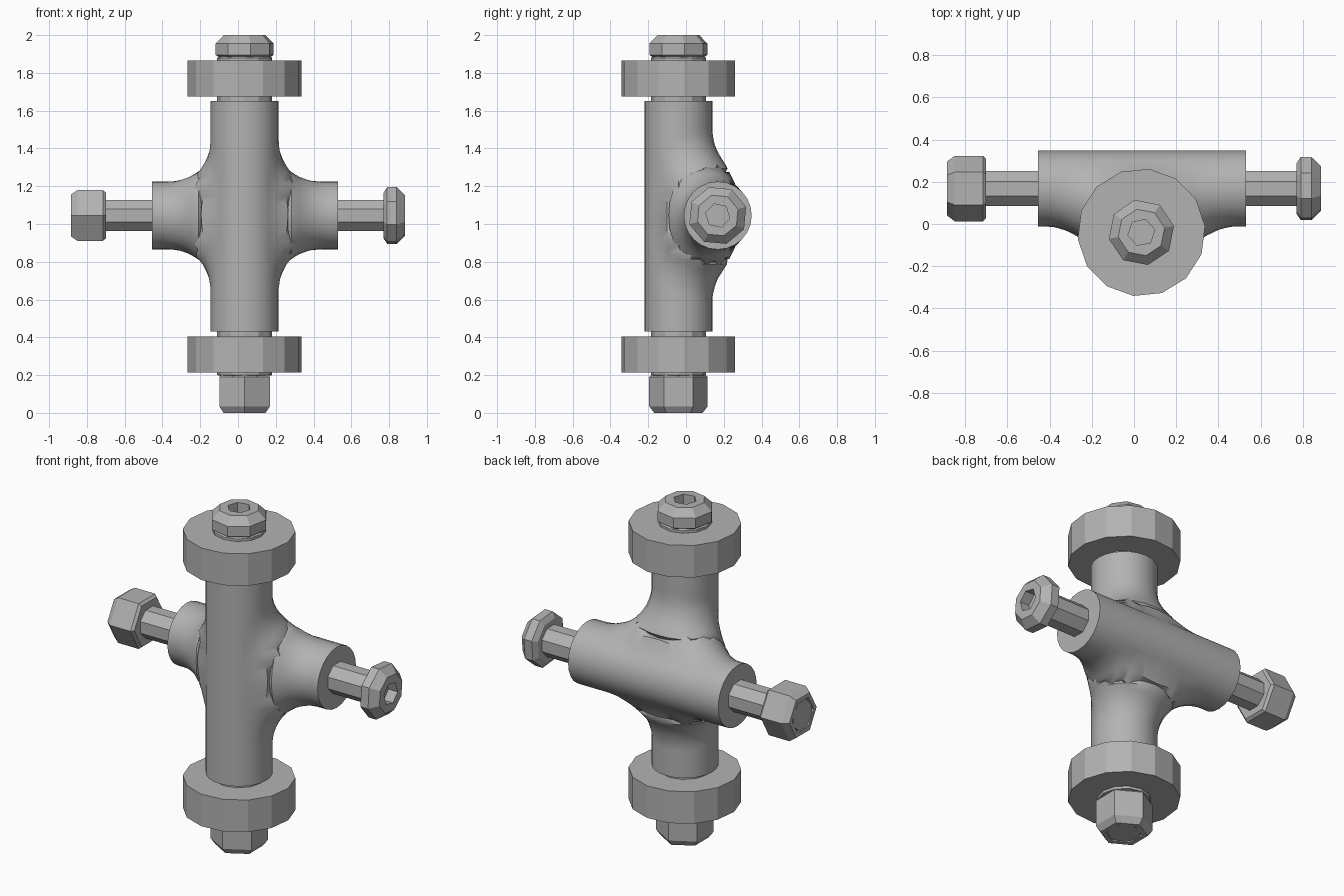
import bpy, bmesh, math
from mathutils import Vector, Matrix

if "Cube" in bpy.data.objects:
    bpy.data.objects.remove(bpy.data.objects["Cube"], do_unlink=True)

steel = bpy.data.materials.new("grey steel")
steel.use_nodes = True
GREY = (0.45, 0.45, 0.45, 1)
steel.diffuse_color = GREY
steel.node_tree.nodes["Principled BSDF"].inputs["Base Color"].default_value = GREY

# Axes: each maps local z to the world direction and places the origin on its centre line
UP = Matrix.Translation((0.035, -0.04, 0))
ACROSS = Matrix.Translation((0, 0.168, 1.045)) @ Matrix.Rotation(math.pi / 2, 4, 'Y')
BARREL = 0.18


def make_object(name, bm, smooth=None):
    bmesh.ops.recalc_face_normals(bm, faces=bm.faces)
    mesh = bpy.data.meshes.new(name)
    bm.to_mesh(mesh)
    bm.free()
    mesh.materials.append(steel)
    obj = bpy.data.objects.new(name, mesh)
    bpy.context.collection.objects.link(obj)
    if smooth:
        bpy.ops.object.select_all(action='DESELECT')
        obj.select_set(True)
        bpy.context.view_layer.objects.active = obj
        bpy.ops.object.shade_smooth_by_angle(angle=math.radians(smooth))
    return obj


def loft(name, rings, smooth=None):
    """Join rings of points and cap both ends."""
    bm = bmesh.new()
    loops = [[bm.verts.new(p) for p in ring] for ring in rings]
    for a, b in zip(loops, loops[1:]):
        for i in range(len(a)):
            j = (i + 1) % len(a)
            bm.faces.new((a[i], a[j], b[j], b[i]))
    bm.faces.new(loops[0])
    bm.faces.new(loops[-1])
    return make_object(name, bm, smooth)


def turned(name, axis, profile, sides, phase=0.0, smooth=None):
    """Turn (radius, height) steps about an axis."""
    angles = [phase + math.tau * i / sides for i in range(sides)]
    return loft(name, [[axis @ Vector((r * math.cos(a), r * math.sin(a), h))
                        for a in angles] for r, h in profile], smooth)


def distance(axis_inv, p):
    q = axis_inv @ p
    return math.hypot(q.x, q.y) - BARREL


def fade(t):
    t = min(max(t, 0), 1)
    return t * t * (3 - 2 * t)


def blended(a, b, y):
    """Rounded union of two tubes, with no fillet on the outermost front and back."""
    k = 0.001 + 0.28 * fade((y + 0.22) / 0.15) * fade((0.348 - y) / 0.15)
    return max(k, min(a, b)) - math.hypot(max(k - a, 0), max(k - b, 0))


def barrel(name, axis, other, start, end, sides=24, steps=48):
    """Tube pushed outward onto the fillet it shares with the crossing tube."""
    own_inv, other_inv = axis.inverted(), other.inverted()
    rings = []
    for s in range(steps + 1):
        h = start + (end - start) * s / steps
        ring = []
        for i in range(sides):
            ang = math.tau * i / sides
            r = BARREL
            while r < 0.5:
                p = axis @ Vector((r * math.cos(ang), r * math.sin(ang), h))
                a, b = distance(own_inv, p), distance(other_inv, p)
                if blended(a, b, p.y) > -0.0015 or a > b + 0.02:
                    break
                r += 0.002
            ring.append(p)
        rings.append(ring)
    return loft(name, rings, 35)


# Crossed barrels of the body
barrel("upright_barrel", UP, ACROSS, 0.43, 1.65)
barrel("cross_barrel", ACROSS, UP, -0.455, 0.53)

# Thick washers
for name, z in (("lower_washer", 0.215), ("upper_washer", 1.675)):
    turned(name, UP, [(0.303, z), (0.303, z + 0.19)], 14, 0.1)

# Bolt shafts
turned("upright_bolt_shaft", UP, [(0.09, 0.004), (0.1, 0.02), (0.1, 0.19), (0.145, 0.2),
                                  (0.145, 1.88), (0.12, 1.9)], 12)
turned("cross_bolt_shaft", ACROSS, [(0.09, -0.882), (0.09, 0.8)], 8, math.pi / 8)


# Hexagonal nuts: outer end at "tip", chamfered, with an open bore around the shaft
def nut(name, axis, tip, length, phase):
    turned(name, axis, [(0.085, tip + 0.03), (0.1, tip), (0.128, tip), (0.155, tip + 0.035),
                        (0.155, tip + length - 0.015), (0.14, tip + length)], 6, phase)


nut("upright_nut", UP, 0.0, 0.205, math.pi / 2)
nut("cross_nut", ACROSS, -0.885, 0.185, math.pi / 2)


# Faceted bolt heads with hexagonal sockets
def head(name, axis, base, tip, phase):
    obj = turned(name, axis, [(0.125, base), (0.157, base + 0.02), (0.157, tip - 0.045),
                              (0.112, tip)], 8, phase)
    cutter = turned(name + "_socket_cutter", axis, [(0.065, tip - 0.06), (0.065, tip + 0.05)],
                    6, phase)
    cutter.hide_render = True
    cutter.display_type = 'WIRE'
    cutter.hide_set(True)
    cut = obj.modifiers.new("socket", 'BOOLEAN')
    cut.operation = 'DIFFERENCE'
    cut.solver = 'EXACT'
    cut.object = cutter


head("upright_bolt_head", UP, 1.875, 2.0, 0.2)
head("cross_bolt_head", ACROSS, 0.77, 0.885, 0.3)
